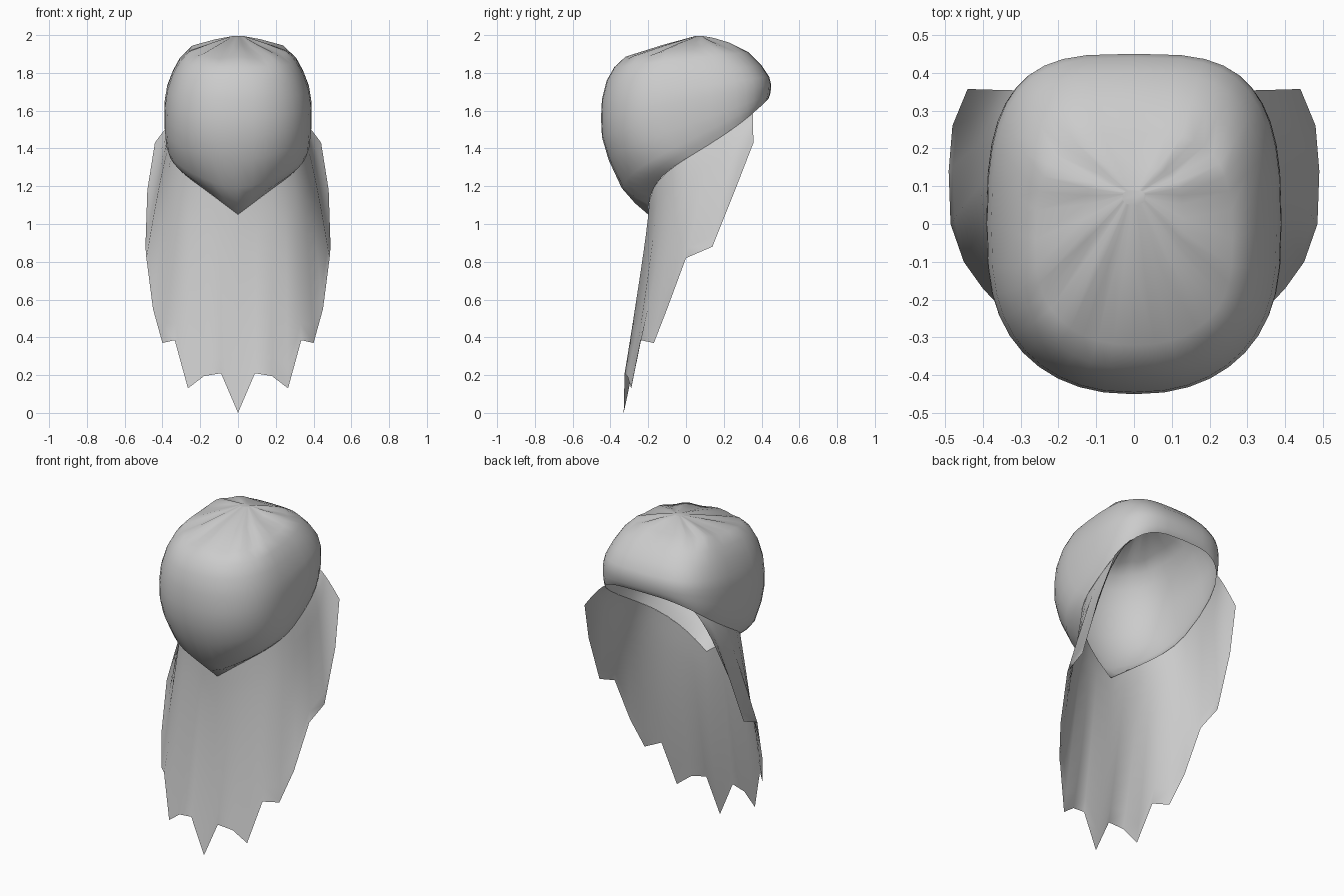
import bpy
from math import sin, cos, pi

cube = bpy.data.objects.get("Cube")
if cube:
    bpy.data.objects.remove(cube)

grey = bpy.data.materials.new("light_grey")
grey.use_nodes = True
grey.diffuse_color = (0.6, 0.6, 0.6, 1)
grey.node_tree.nodes["Principled BSDF"].inputs["Base Color"].default_value = (0.6, 0.6, 0.6, 1)


def make_surface(name, rows, closed):
    """Skin a grid of points, each row running counter-clockwise seen from above."""
    n = len(rows[0])
    verts = [p for row in rows for p in row]
    faces = []
    for r in range(len(rows) - 1):
        for i in range(n if closed else n - 1):
            j = (i + 1) % n
            faces.append((r * n + i, (r + 1) * n + i, (r + 1) * n + j, r * n + j))
    if closed:
        faces.append(tuple(range(n)))
    mesh = bpy.data.meshes.new(name)
    mesh.from_pydata(verts, [], faces)
    mesh.materials.append(grey)
    mesh.shade_smooth()
    obj = bpy.data.objects.new(name, mesh)
    bpy.context.collection.objects.link(obj)
    return obj


def spow(v, e):
    return abs(v) ** e * (1 if v >= 0 else -1)


def ring_point(ring, a):
    """Point on a tilted, rounded-square ring; a = 0 is the front, pi the back."""
    yf, zf, yb, zb, w, bend, ripple = ring
    e = 2 / (2.8 - 0.45 * cos(a))
    t = (1 - spow(cos(a), e)) / 2
    rise = t ** (bend + (1 - bend) * t)
    z = zf + (zb - zf) * rise + ripple * cos(9 * a)
    return (w * spow(sin(a), e), yf + (yb - yf) * t, z)


# Cap rings from crown to rim:
# front y, front z, back y, back z, half width, bend of the tilt, ripple
rings = [
    (0.05, 1.995, 0.09, 1.995, 0.03, 1, 0),
    (-0.12, 1.943, 0.15, 1.98, 0.13, 1, 0.006),
    (-0.32, 1.88, 0.24, 1.955, 0.26, 1, 0.006),
    (-0.38, 1.83, 0.33, 1.91, 0.31, 1, 0),
    (-0.42, 1.76, 0.40, 1.84, 0.348, 1, 0),
    (-0.445, 1.66, 0.44, 1.78, 0.377, 1, 0),
    (-0.45, 1.56, 0.45, 1.74, 0.388, 0.95, 0),
    (-0.445, 1.46, 0.449, 1.71, 0.39, 0.85, 0),
    (-0.41, 1.34, 0.445, 1.685, 0.39, 0.75, 0),
    (-0.34, 1.19, 0.44, 1.672, 0.382, 0.68, 0),
    (-0.27, 1.11, 0.435, 1.662, 0.372, 0.55, 0),
    (-0.20, 1.05, 0.43, 1.655, 0.36, 0.45, 0),
]
SEGMENTS = 40
make_surface("cap", [[ring_point(r, 2 * pi * i / SEGMENTS) for i in range(SEGMENTS)]
                     for r in rings], True)

# Ragged lower edge of the hanging sheet, from front centre to back corner
edge = [
    (0, -0.33, 0), (0.09, -0.325, 0.21), (0.18, -0.31, 0.195), (0.265, -0.29, 0.13),
    (0.335, -0.24, 0.385), (0.40, -0.17, 0.37), (0.45, -0.10, 0.55), (0.485, 0, 0.82),
    (0.49, 0.14, 0.88), (0.48, 0.26, 1.18), (0.44, 0.357, 1.43),
]
hem = [(-x, y, z) for x, y, z in reversed(edge[1:])] + edge

# Sheet hangs from the rim of the cap and flares down to the ragged edge
half = len(edge) - 1
BACK_ANGLE = 0.725 * pi
ROWS = 10
rows = []
for r in range(ROWS + 1):
    s = r / ROWS
    row = []
    for k, (hx, hy, hz) in enumerate(hem):
        u = (k - half) / half
        rx, ry, rz = ring_point(rings[-1], u * BACK_ANGLE)
        fold = 0.012 * sin(pi * s) * cos(pi * k) * (1 - abs(u))
        row.append((rx + (hx - rx) * s ** 0.8,
                    ry + (hy - ry) * s ** (1.5 - 0.5 * abs(u)) + fold,
                    rz + (hz - rz) * s))
    rows.append(row)
make_surface("hanging_sheet", rows, False)
